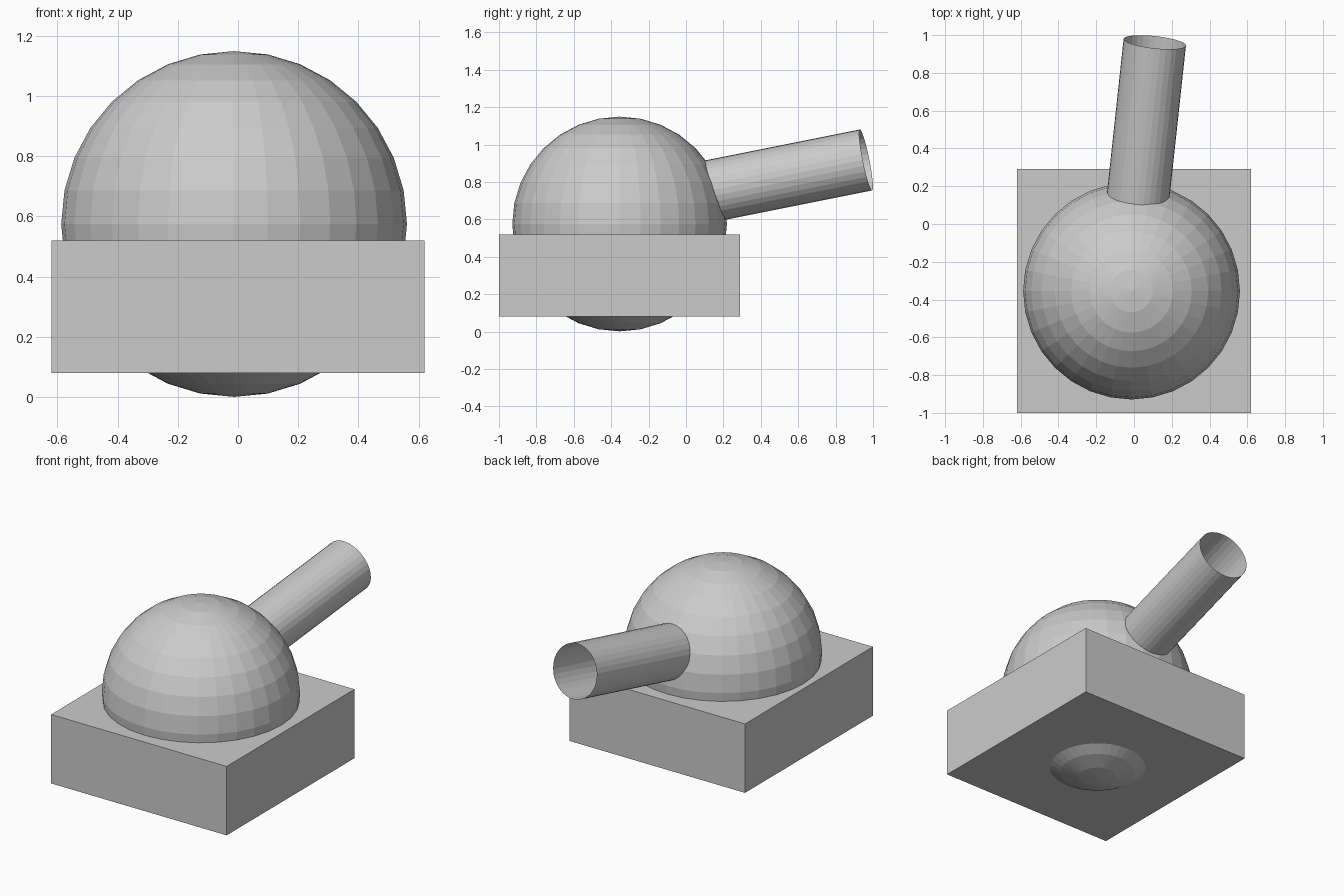
import bpy
from mathutils import Vector

if "Cube" in bpy.data.objects:
    bpy.data.objects.remove(bpy.data.objects["Cube"])

# Square base block
lo, hi = Vector((-0.62, -1.0, 0.08)), Vector((0.62, 0.29, 0.52))
bpy.ops.mesh.primitive_cube_add(size=1, location=(lo + hi) / 2)
base = bpy.context.object
base.name = "base_block"
base.scale = hi - lo

# Faceted ball sunk through the base
bpy.ops.mesh.primitive_uv_sphere_add(segments=32, ring_count=16, radius=0.574,
                                     location=(-0.013, -0.355, 0.575))
bpy.context.object.name = "ball_turret"

# Open-ended tube pointing backward and slightly up out of the ball
tip = Vector((0.11, 0.9625, 0.9175))
axis = Vector((0.108, 1.0, 0.2)).normalized()
length = 1.0
bpy.ops.mesh.primitive_cylinder_add(vertices=32, radius=0.166, depth=length,
                                    end_fill_type='NOTHING',
                                    location=tip - axis * length / 2)
barrel = bpy.context.object
barrel.name = "barrel_tube"
barrel.rotation_euler = axis.to_track_quat('Z', 'Y').to_euler()
